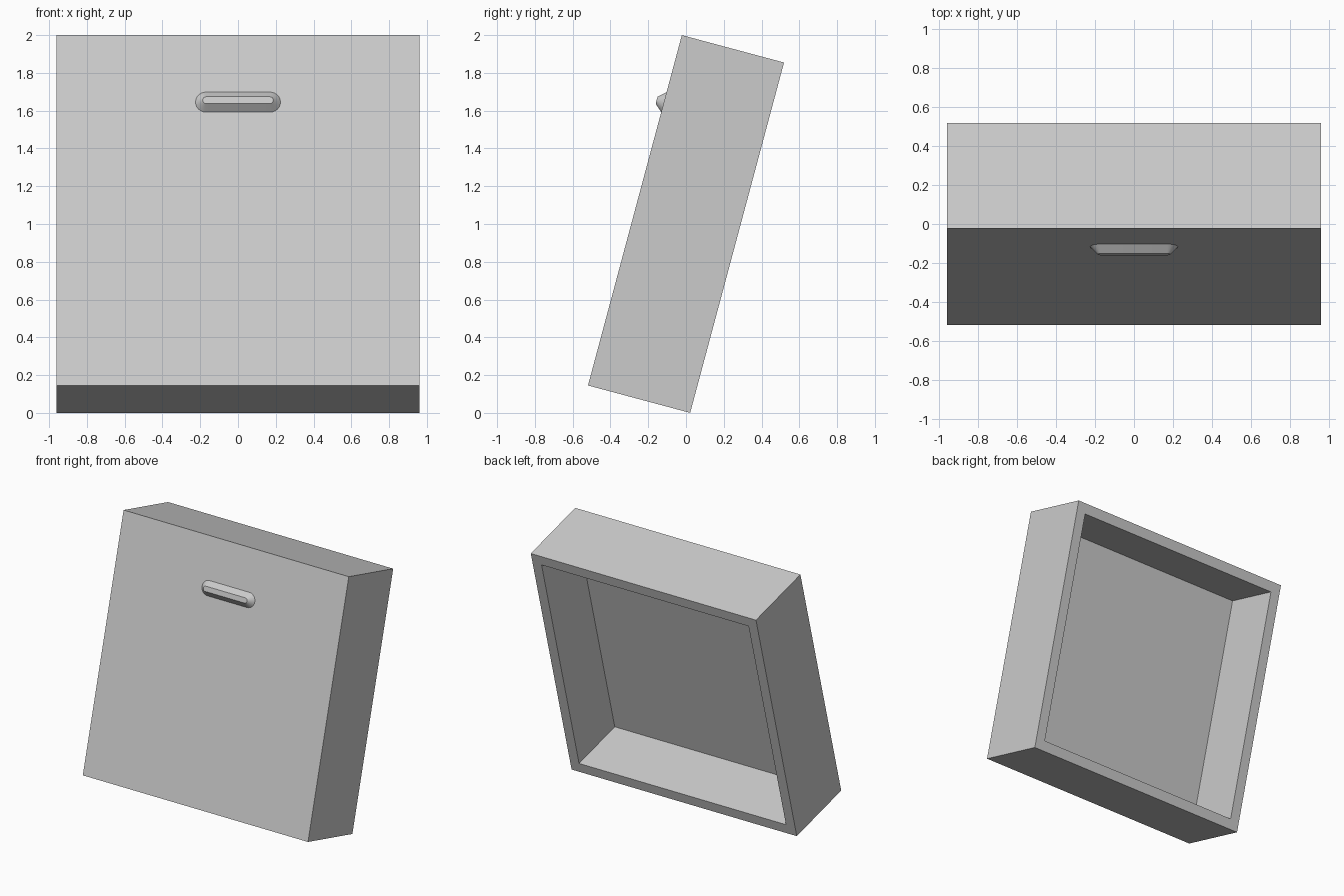
import bpy, bmesh, math
from mathutils import Matrix, Vector

cube = bpy.data.objects.get("Cube")
if cube:
    bpy.data.objects.remove(cube, do_unlink=True)

SIDE, DEPTH, WALL = 1.92, 0.56, 0.11
TILT = Matrix.Translation((0, 0, 1)) @ Matrix.Rotation(math.radians(-15), 4, 'X')

grey = bpy.data.materials.new("light grey")
grey.use_nodes = True
colour = (0.6, 0.6, 0.6, 1)
grey.diffuse_color = colour
grey.node_tree.nodes["Principled BSDF"].inputs["Base Color"].default_value = colour


def finish(name, bm):
    """Turn a bmesh into a tilted grey object."""
    bmesh.ops.recalc_face_normals(bm, faces=bm.faces)
    mesh = bpy.data.meshes.new(name)
    bm.to_mesh(mesh)
    bm.free()
    mesh.materials.append(grey)
    obj = bpy.data.objects.new(name, mesh)
    bpy.context.collection.objects.link(obj)
    obj.matrix_world = TILT
    return obj


# Box body, hollowed from the back: rim inset, then a pocket extruded inward
bm = bmesh.new()
bmesh.ops.create_cube(bm, size=1, matrix=Matrix.Diagonal((SIDE, DEPTH, SIDE, 1)))
bm.normal_update()
back = max(bm.faces, key=lambda f: f.calc_center_median().y)
bmesh.ops.inset_individual(bm, faces=[back], thickness=WALL)
pocket = bmesh.ops.extrude_discrete_faces(bm, faces=[back])["faces"][0]
bmesh.ops.translate(bm, verts=pocket.verts, vec=(0, WALL - DEPTH, 0))
finish("box_body", bm)


def stadium(bm, half_width, radius, y, z, steps=12):
    """Ring of vertices with straight sides and round ends."""
    ring = []
    for side, start in ((1, -math.pi / 2), (-1, math.pi / 2)):
        for i in range(steps + 1):
            a = start + math.pi * i / steps
            x = side * (half_width - radius) + radius * math.cos(a)
            ring.append(bm.verts.new(Vector((x, y, z + radius * math.sin(a)))))
    return ring


# Pull handle: rounded bar tapering to a flat front
bm = bmesh.new()
base = stadium(bm, 0.225, 0.055, -DEPTH / 2, 0.593)
tip = stadium(bm, 0.187, 0.019, -DEPTH / 2 - 0.04, 0.593)
for i in range(len(base)):
    j = (i + 1) % len(base)
    bm.faces.new((base[i], base[j], tip[j], tip[i]))
bm.faces.new(tip)
bm.faces.new(base[::-1])
handle = finish("pull_handle", bm)
bpy.ops.object.select_all(action='DESELECT')
handle.select_set(True)
bpy.context.view_layer.objects.active = handle
bpy.ops.object.shade_smooth_by_angle(angle=math.radians(30))
